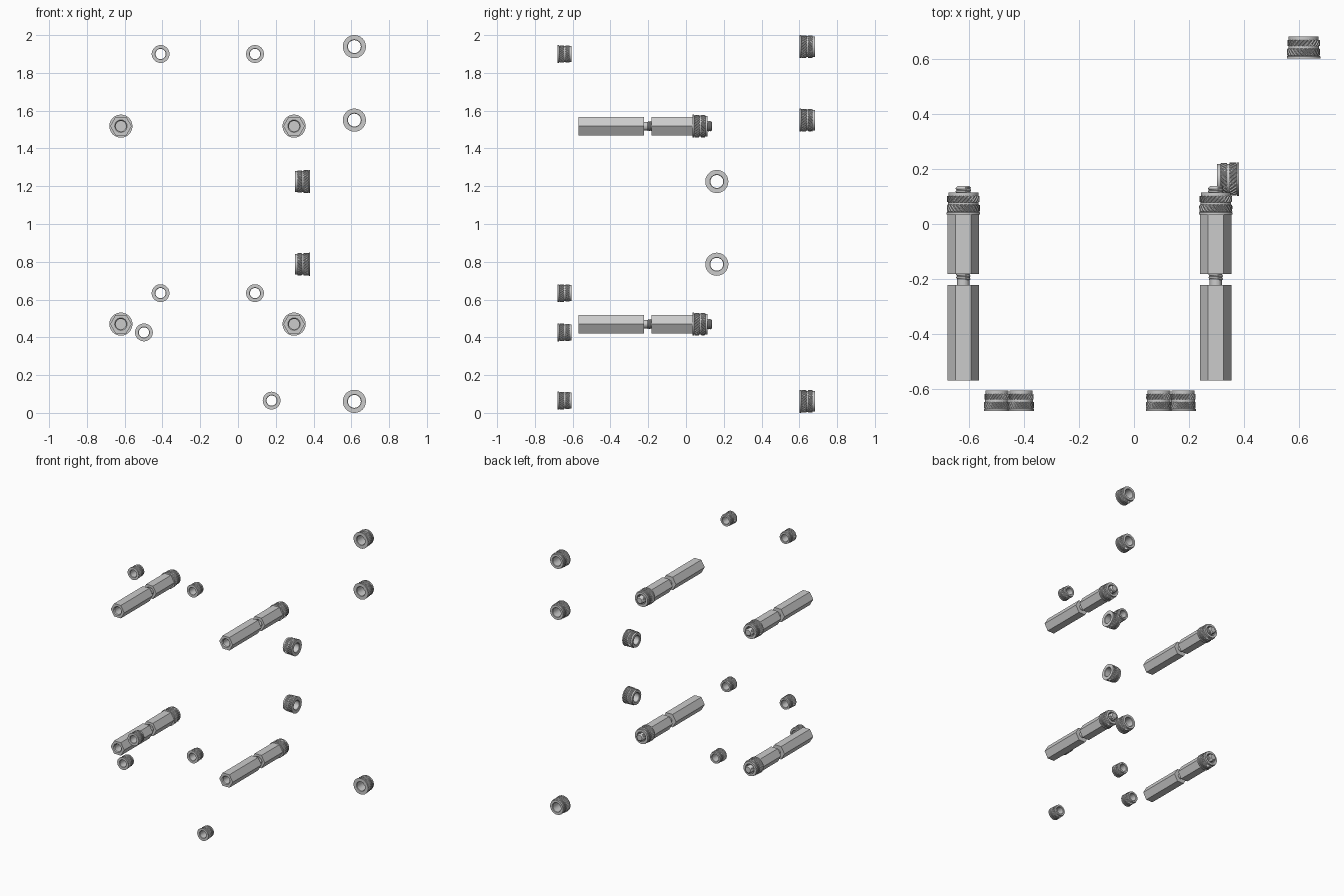
import bpy, math
from math import sin, cos, pi

if "Cube" in bpy.data.objects:
    bpy.data.objects.remove(bpy.data.objects["Cube"])


def circle(r):
    return lambda a: r


def hexagon(r):
    # hexagon radius with corners on the +-x axis
    return lambda a: r * cos(pi / 6) / cos((a % (pi / 3)) - pi / 6)


def teeth(r, depth, count=24):
    # knurl: two raised and two sunken samples per tooth
    return lambda a: r if (a * count / (2 * pi) + 0.01) % 1 < 0.45 else r - depth


def sweep(name, rings, n, closed):
    """Skin rings (y, radius function, twist) along y; closed makes a tube."""
    verts, faces = [], []
    for y, rad, twist in rings:
        for i in range(n):
            a = 2 * pi * i / n
            verts.append((rad(a) * cos(a + twist), y, rad(a) * sin(a + twist)))
    m = len(rings)
    for k in range(m if closed else m - 1):
        p, q = k * n, ((k + 1) % m) * n
        for i in range(n):
            j = (i + 1) % n
            faces.append((p + i, q + i, q + j, p + j))
    if not closed:
        faces.append(tuple(range(n)))
        faces.append(tuple(reversed(range((m - 1) * n, m * n))))
    me = bpy.data.meshes.new(name)
    me.from_pydata(verts, [], faces)
    me.update()
    return me


def place(name, mesh, loc, turn=0):
    ob = bpy.data.objects.new(name, mesh)
    ob.location = loc
    ob.rotation_euler = (0, 0, turn)
    bpy.context.collection.objects.link(ob)
    return ob


def insert_mesh(name, r, hole, length):
    # flange, knurled band, groove, opposite knurled band, narrow pilot
    d, t, L = r * 0.07, 0.36, length
    lip, body, pilot = circle(r), circle(r * 0.91), circle(r * 0.89)
    k1, k2 = teeth(r * 0.985, d), teeth(r * 0.97, d)
    rings = [(0, circle(hole * 1.08), 0), (0, lip, 0), (0.09 * L, lip, 0), (0.11 * L, body, 0),
             (0.13 * L, k1, 0)]
    rings += [((0.13 + 0.1 * i) * L, k1, t * i / 3) for i in (1, 2, 3)]
    rings += [(0.44 * L, body, t), (0.55 * L, body, t), (0.56 * L, k2, t)]
    rings += [((0.56 + 0.09 * i) * L, k2, t * (1 - i / 3)) for i in (1, 2, 3)]
    rings += [(0.84 * L, pilot, 0), (L, pilot, 0), (L, circle(hole * 1.08), 0),
              (0.96 * L, circle(hole), 0), (0.04 * L, circle(hole), 0)]
    return sweep(name, rings, 96, True)


def hex_mesh(name, length, depth):
    # hexagonal body with a countersunk blind hole in its front end
    R = hexagon(0.057)
    rings = [(depth, circle(0.0275), 0), (0.006, circle(0.0275), 0), (0, circle(0.033), 0),
             (0, R, 0), (length, R, 0)]
    return sweep(name, rings, 24, False)


def stud_mesh(name, length, r=0.027, pitch=0.011):
    # plain neck, helical thread, chamfered tip
    def thread(y):
        def rad(a):
            p = (y / pitch - a / (2 * pi)) % 1
            return r - 0.0045 * (1 - abs(2 * p - 1))
        return rad
    neck, tip = circle(0.0225), circle(0.021)
    rings = [(0, neck, 0), (0.018, neck, 0)]
    y = 0.02
    while y < length - 0.005:
        rings.append((y, thread(y), 0))
        y += pitch / 4
    rings.append((length, tip, 0))
    return sweep(name, rings, 24, False)


big = insert_mesh("large_insert", 0.061, 0.034, 0.080)
small = insert_mesh("small_insert", 0.047, 0.027, 0.074)
long_hex = hex_mesh("long_hex", 0.347, 0.22)
short_hex = hex_mesh("short_hex", 0.217, 0.19)
joint_stud = stud_mesh("joint_stud", 0.19)
end_stud = stud_mesh("end_stud", 0.103, 0.029)

# four standoff stacks, each two hex posts, two studs and an insert
for x in (-0.62, 0.297):
    for z in (0.47, 1.518):
        place("long_standoff", long_hex, (x, -0.569, z))
        place("joint_stud", joint_stud, (x, -0.222, z))
        place("short_standoff", short_hex, (x, -0.182, z))
        place("end_stud", end_stud, (x, 0.035, z))
        place("standoff_insert", big, (x, 0.035, z))

# small inserts at the front
for x, z in ((-0.41, 1.9), (0.09, 1.9), (-0.41, 0.634), (0.09, 0.634), (-0.498, 0.426), (0.178, 0.065)):
    place("front_insert", small, (x, -0.679, z))

# large inserts at the back
for z in (0.061, 1.55, 1.939):
    place("back_insert", big, (0.616, 0.602, z))

# large inserts facing sideways
for z in (0.787, 1.225):
    place("side_insert", big, (0.382, 0.163, z), pi / 2)
